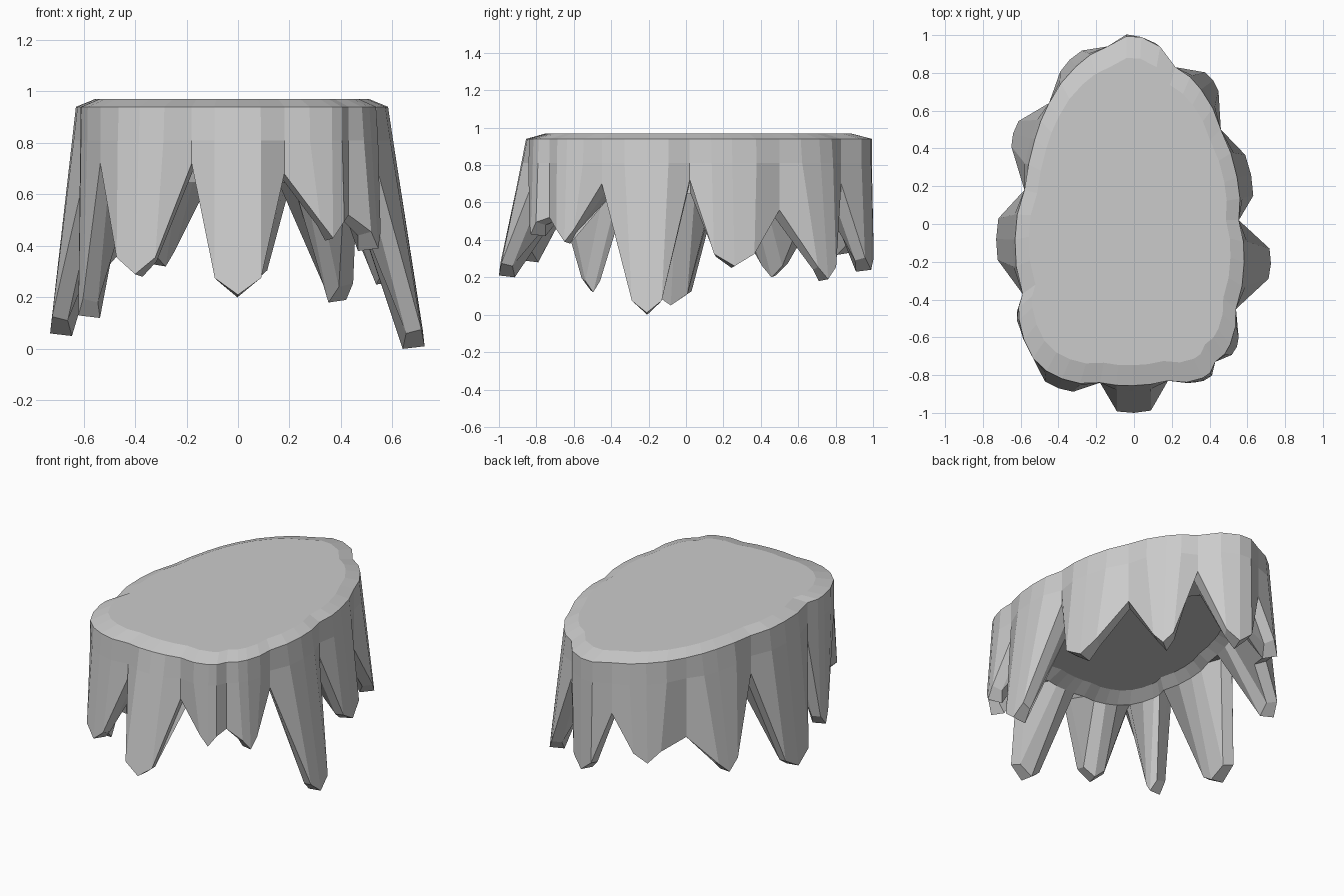
import bpy, bmesh
from mathutils import Vector

if "Cube" in bpy.data.objects:
    bpy.data.objects.remove(bpy.data.objects["Cube"])

RIM_Z, MID_Z, TOP_Z = 0.94, 0.81, 0.97
CENTRE = Vector((-0.02, 0.04, 0))

# One row per hanging spike, counter-clockwise from the front:
# notch x, y, z before the spike | tip x, y, z | tip half width | rim bulge
SPIKES = [
    (-0.18, -0.84, 0.72,   0.00, -1.00, 0.20, 0.09, 0.02),
    (0.18, -0.83, 0.68,    0.37, -0.83, 0.42, 0.05, 0.055),
    (0.43, -0.73, 0.52,    0.545, -0.65, 0.38, 0.05, 0.04),
    (0.54, -0.45, 0.70,    0.725, -0.21, 0.00, 0.08, 0.035),
    (0.555, 0.02, 0.72,    0.62, 0.26, 0.25, 0.11, 0.035),
    (0.46, 0.50, 0.56,     0.42, 0.76, 0.18, 0.06, 0.04),
    (0.22, 0.83, 0.70,     0.04, 0.99, 0.23, 0.08, 0.10),
    (-0.14, 0.94, 0.62,   -0.34, 0.87, 0.32, 0.08, 0.04),
    (-0.45, 0.64, 0.44,   -0.64, 0.48, 0.20, 0.07, 0.02),
    (-0.58, 0.18, 0.70,   -0.73, -0.08, 0.05, 0.11, 0.045),
    (-0.59, -0.37, 0.70,  -0.62, -0.51, 0.12, 0.05, 0.04),
    (-0.535, -0.71, 0.72, -0.40, -0.87, 0.28, 0.08, 0.05),
]


def at(p, z):
    return Vector((p.x, p.y, z))


def scaled(p, s, z):
    return at(CENTRE + (p - CENTRE) * s, z)


# Vertical columns: each is top edge, rim, mid wall, outer tip, inner tip, ceiling edges
columns = []
for i, (gx, gy, gz, tx, ty, tz, hw, bulge) in enumerate(SPIKES):
    nxt = SPIKES[(i + 1) % len(SPIKES)]
    gap, gap2 = Vector((gx, gy, 0)), Vector((nxt[0], nxt[1], 0))
    along = (gap2 - gap).normalized()
    out = Vector((along.y, -along.x, 0))
    tip = Vector((tx, ty, 0))
    length = (gap2 - gap).length
    u = min(max((tip - gap).dot(along), length * 0.3), length * 0.7)
    mid_rim = gap + along * u + out * bulge
    frac = (RIM_Z - MID_Z) / (RIM_Z - tz)
    shift = (tip - mid_rim) * frac
    inward = (CENTRE - gap).normalized()

    def column(rim, mid, outer, inner):
        columns.append([scaled(rim, 0.88, TOP_Z), at(rim, RIM_Z), at(mid, MID_Z),
                        outer, inner,
                        scaled(rim, 0.74, 0.645), scaled(rim, 0.64, 0.69)])

    # notch column
    column(gap, gap, at(gap, gz), at(gap + inward * 0.07, gz - 0.01))
    # spike columns: first edge, ridge, second edge
    for side in (-1, 0, 1):
        end = gap if side < 0 else gap2
        rim = mid_rim.lerp(end, 0.5) + out * bulge * 0.3 if side else mid_rim
        low = tip + along * hw * side
        if side:
            outer = at(low - out * 0.01, tz + 0.075)
            inner = at(tip + along * hw * 0.8 * side - out * 0.07, tz + 0.06)
        else:
            outer = at(low, tz + 0.01)
            inner = at(tip - out * 0.085, tz)
        column(rim, rim + shift, outer, inner)

# Stitch the columns into a closed shell
bm = bmesh.new()
grid = [[bm.verts.new(p) for p in col] for col in columns]
n = len(grid)
for i in range(n):
    a, b = grid[i], grid[(i + 1) % n]
    for k in range(len(a) - 1):
        bm.faces.new((a[k], a[k + 1], b[k + 1], b[k]))
bm.faces.new([c[0] for c in grid])
bm.faces.new([c[-1] for c in reversed(grid)])
bmesh.ops.recalc_face_normals(bm, faces=bm.faces)

mesh = bpy.data.meshes.new("spiked_rock_platform")
bm.to_mesh(mesh)
bm.free()
rock = bpy.data.objects.new("spiked_rock_platform", mesh)
bpy.context.collection.objects.link(rock)
